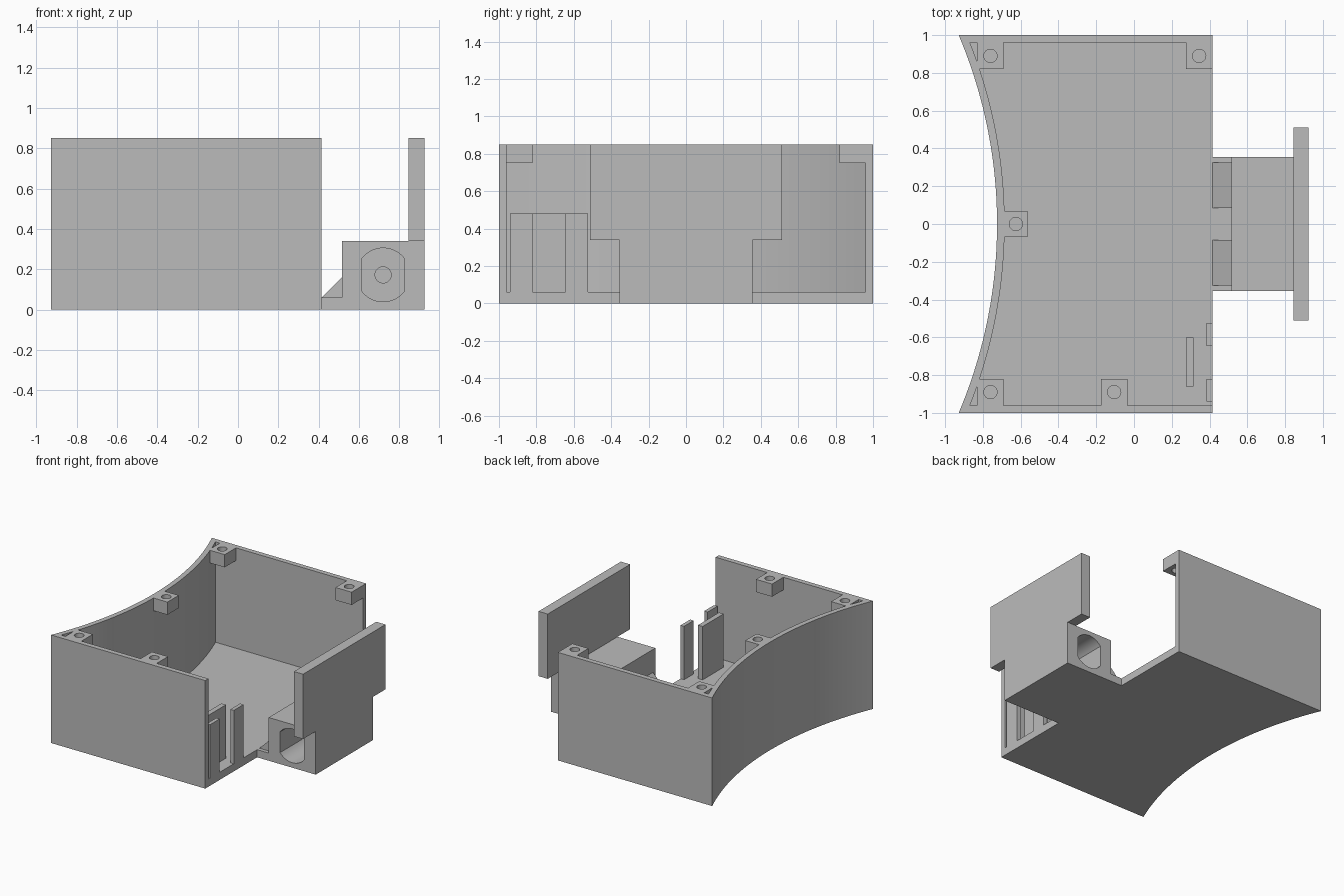
import bpy, bmesh, math
from mathutils import Vector

cube = bpy.data.objects.get("Cube")
if cube:
    bpy.data.objects.remove(cube, do_unlink=True)

grey = bpy.data.materials.new("plain grey")
grey.use_nodes = True
colour = (0.5, 0.5, 0.5, 1)
grey.diffuse_color = colour
grey.node_tree.nodes["Principled BSDF"].inputs["Base Color"].default_value = colour

WALL, FLOOR, TOP = 0.04, 0.06, 0.85
RIGHT, TIP, MID = 0.415, -0.928, -0.725
SAG = MID - TIP
RADIUS = (1 + SAG * SAG) / (2 * SAG)
CENTRE = MID - RADIUS


def prism(name, outline, lo, hi, axis="z"):
    """Extrude a 2D outline along z (outline in x, y) or y (outline in x, z)."""
    place = (lambda a, b, h: (a, b, h)) if axis == "z" else (lambda a, b, h: (a, h, b))
    bm = bmesh.new()
    face = bm.faces.new([bm.verts.new(place(a, b, lo)) for a, b in outline])
    grown = bmesh.ops.extrude_face_region(bm, geom=[face])["geom"]
    verts = [v for v in grown if isinstance(v, bmesh.types.BMVert)]
    bmesh.ops.translate(bm, verts=verts, vec=Vector(place(0, 0, hi - lo)))
    bmesh.ops.recalc_face_normals(bm, faces=bm.faces)
    mesh = bpy.data.meshes.new(name)
    bm.to_mesh(mesh)
    bm.free()
    obj = bpy.data.objects.new(name, mesh)
    bpy.context.collection.objects.link(obj)
    mesh.materials.append(grey)
    return obj


def box(name, x0, x1, y0, y1, z0, z1):
    return prism(name, [(x0, y0), (x1, y0), (x1, y1), (x0, y1)], z0, z1)


def circle(cx, cy, r, n=32):
    return [(cx + r * math.cos(2 * math.pi * i / n),
             cy + r * math.sin(2 * math.pi * i / n)) for i in range(n)]


def arc(radius, half, n=40):
    """Points along the concave side, from back to front."""
    ys = [half - 2 * half * i / n for i in range(n + 1)]
    return [(CENTRE + math.sqrt(radius ** 2 - y * y), y) for y in ys]


def activate(obj):
    bpy.ops.object.select_all(action="DESELECT")
    obj.select_set(True)
    bpy.context.view_layer.objects.active = obj


def cut(obj, cutter):
    cutter.hide_render = True
    mod = obj.modifiers.new("cut", "BOOLEAN")
    mod.operation, mod.solver, mod.object = "DIFFERENCE", "EXACT", cutter
    activate(obj)
    bpy.ops.object.modifier_apply(modifier=mod.name)
    bpy.data.objects.remove(cutter, do_unlink=True)


def smooth(obj):
    activate(obj)
    bpy.ops.object.shade_smooth_by_angle(angle=math.radians(30))


# Open tray with one concave wall and one open side
tray = prism("tray", arc(RADIUS, 1) + [(RIGHT, -1), (RIGHT, 1)], 0, TOP)
inside = 1 - WALL
cut(tray, prism("cavity", arc(RADIUS + WALL, inside)
                + [(RIGHT + 0.1, -inside), (RIGHT + 0.1, inside)], FLOOR, TOP + 0.1))
smooth(tray)

# Screw bosses under the rim
bosses = {
    "front_left_boss": (-0.83, -0.69, -0.96, -0.82, -0.76, -0.89),
    "back_left_boss": (-0.83, -0.69, 0.82, 0.96, -0.76, 0.89),
    "back_right_boss": (0.275, RIGHT, 0.82, 0.96, 0.345, 0.89),
    "front_middle_boss": (-0.175, -0.035, -0.96, -0.82, -0.105, -0.89),
    "curved_wall_boss": (-0.69, -0.565, -0.07, 0.07, -0.625, 0),
}
for name, (x0, x1, y0, y1, hx, hy) in bosses.items():
    boss = box(name, x0, x1, y0, y1, 0.75, TOP)
    cut(boss, prism("screw_hole", circle(hx, hy, 0.035), 0.7, 0.9))
    smooth(boss)

# Upright retaining plates on the floor
box("inner_retaining_plate", 0.275, 0.315, -0.86, -0.60, FLOOR, 0.48)
box("outer_retaining_plate_front", 0.385, RIGHT, -0.94, -0.82, FLOOR, 0.48)
box("outer_retaining_plate_back", 0.385, RIGHT, -0.645, -0.525, FLOOR, 0.48)

# Side block with flat-sided sockets at both ends
block = box("motor_block", 0.515, 0.925, -0.355, 0.355, 0, 0.34)
cx, cz, r, flat = 0.72, 0.172, 0.133, 0.105
a0 = math.acos(flat / r)
half = [a0 + (math.pi - 2 * a0) * i / 16 for i in range(17)]
socket = [(cx + r * math.cos(a), cz + r * math.sin(a))
          for a in half + [a + math.pi for a in half]]
for side in (-1, 1):
    lo, hi = sorted((side * 0.04, side * 0.4))
    cut(block, prism("socket", socket, lo, hi, "y"))
    lo, hi = sorted((side * 0.015, side * 0.06))
    cut(block, prism("shaft_recess", circle(cx, cz, 0.04), lo, hi, "y"))
smooth(block)

# Bridge from tray floor to block, with two sloped gussets
box("floor_bridge", RIGHT, 0.515, -0.355, 0.355, 0, FLOOR)
slope = [(RIGHT, FLOOR), (0.515, FLOOR), (0.515, 0.16)]
for name, y in (("front_gusset", -0.325), ("back_gusset", 0.085)):
    prism(name, slope, y, y + 0.24, "y")

# Tall end plate standing on the block
box("end_plate", 0.845, 0.925, -0.512, 0.512, 0.34, TOP)
